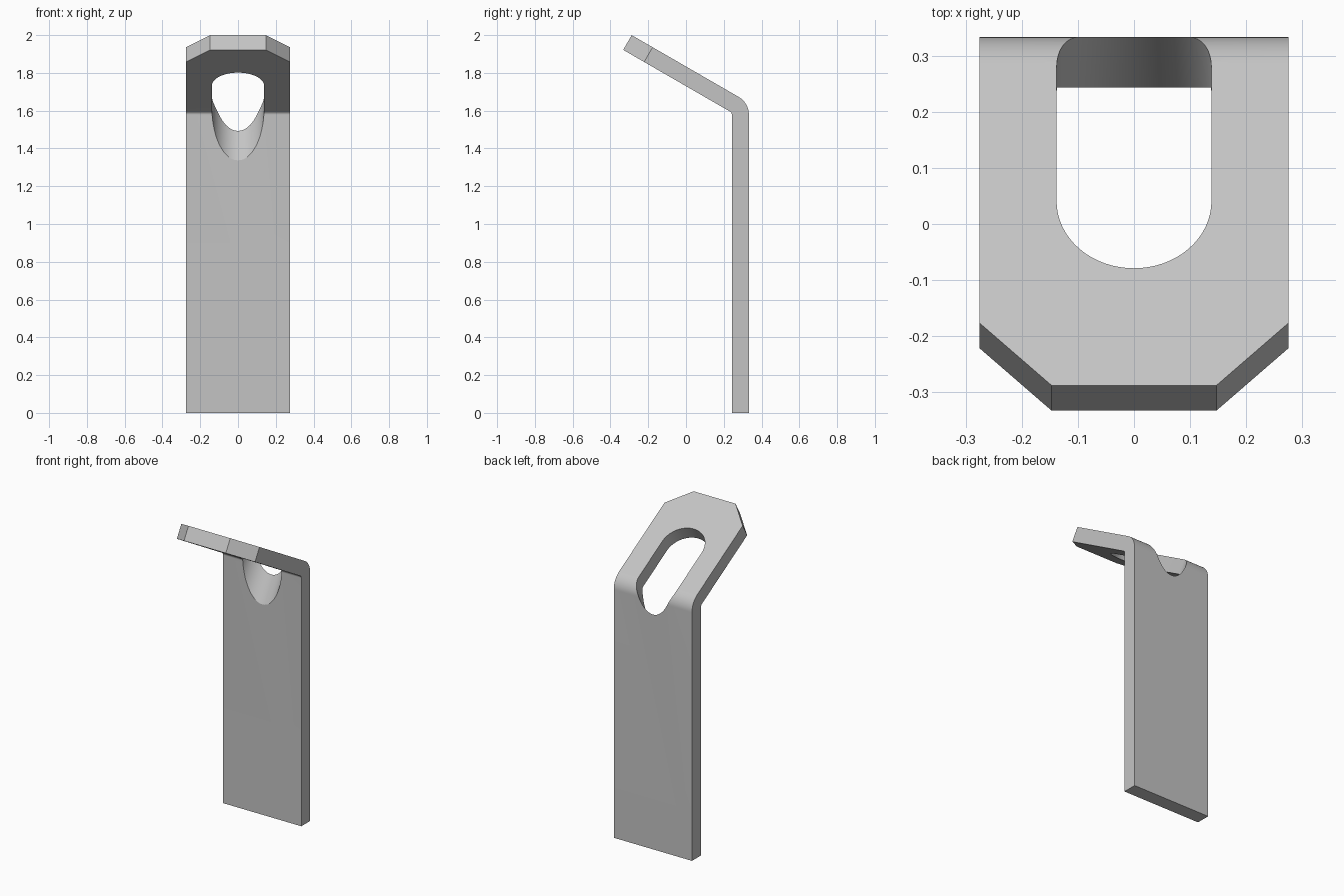
import bpy, bmesh, math
from mathutils import Matrix, Vector

cube = bpy.data.objects.get("Cube")
if cube:
    bpy.data.objects.remove(cube, do_unlink=True)

steel = bpy.data.materials.new("light grey steel")
steel.use_nodes = True
steel.diffuse_color = (0.55, 0.55, 0.55, 1)
steel.node_tree.nodes["Principled BSDF"].inputs["Base Color"].default_value = (0.55, 0.55, 0.55, 1)

TILT = math.radians(60)
ALONG = Vector((0, -math.sin(TILT), math.cos(TILT)))   # up the tilted flange
NORMAL = Vector((0, math.cos(TILT), math.sin(TILT)))   # out of the flange
HALF_WIDTH = 0.275


def prism(name, points, direction):
    """Extrude a closed outline along a direction."""
    bm = bmesh.new()
    face = bm.faces.new([bm.verts.new(p) for p in points])
    new = bmesh.ops.extrude_face_region(bm, geom=[face])["geom"]
    bmesh.ops.translate(bm, vec=direction,
                        verts=[v for v in new if isinstance(v, bmesh.types.BMVert)])
    bmesh.ops.recalc_face_normals(bm, faces=bm.faces)
    mesh = bpy.data.meshes.new(name)
    bm.to_mesh(mesh)
    bm.free()
    obj = bpy.data.objects.new(name, mesh)
    obj.data.materials.append(steel)
    bpy.context.collection.objects.link(obj)
    return obj


# Bent strip: upright leg, rounded bend, tilted flange
bend = Vector((-HALF_WIDTH, 0.223, 1.578))


def bend_arc(radius, steps=16):
    angles = [TILT * i / steps for i in range(steps + 1)]
    return [bend + radius * Vector((0, math.cos(a), math.sin(a))) for a in angles]


outer, inner = bend_arc(0.11), bend_arc(0.02)
length = 0.653
profile = [Vector((-HALF_WIDTH, 0.333, 0))] + outer
profile += [outer[-1] + ALONG * length, inner[-1] + ALONG * length]
profile += inner[::-1] + [Vector((-HALF_WIDTH, 0.243, 0))]
bracket = prism("bent_bracket", profile, Vector((2 * HALF_WIDTH, 0, 0)))

# Clipped corners at the flange tip
bm = bmesh.new()
bm.from_mesh(bracket.data)
tip = max(v.co.dot(ALONG) for v in bm.verts)
corners = [e for e in bm.edges
           if all(v.co.dot(ALONG) > tip - 0.01 for v in e.verts)
           and abs(e.verts[0].co.x - e.verts[1].co.x) < 0.01]
bmesh.ops.bevel(bm, geom=corners, offset=0.128, segments=1, affect='EDGES')
bm.to_mesh(bracket.data)
bm.free()

# Rounded slot cut square to the flange, running through the bend
radius, steps = 0.138, 32
outline = []
for centre, start in ((0.870, 0), (0.596, math.pi)):
    for i in range(steps + 1):
        a = start + math.pi * i / steps
        outline.append(Vector((radius * math.cos(a), 0, 0))
                       + ALONG * (centre + radius * math.sin(a)) + NORMAL * 1.1)
cutter = prism("slot_cutter", outline, NORMAL * 0.75)
cutter.hide_render = True

cut = bracket.modifiers.new("slot", 'BOOLEAN')
cut.operation = 'DIFFERENCE'
cut.solver = 'EXACT'
cut.object = cutter
bpy.context.view_layer.objects.active = bracket
bracket.select_set(True)
bpy.ops.object.modifier_apply(modifier=cut.name)
bpy.data.objects.remove(cutter, do_unlink=True)

bpy.ops.object.shade_smooth_by_angle(angle=math.radians(25))
